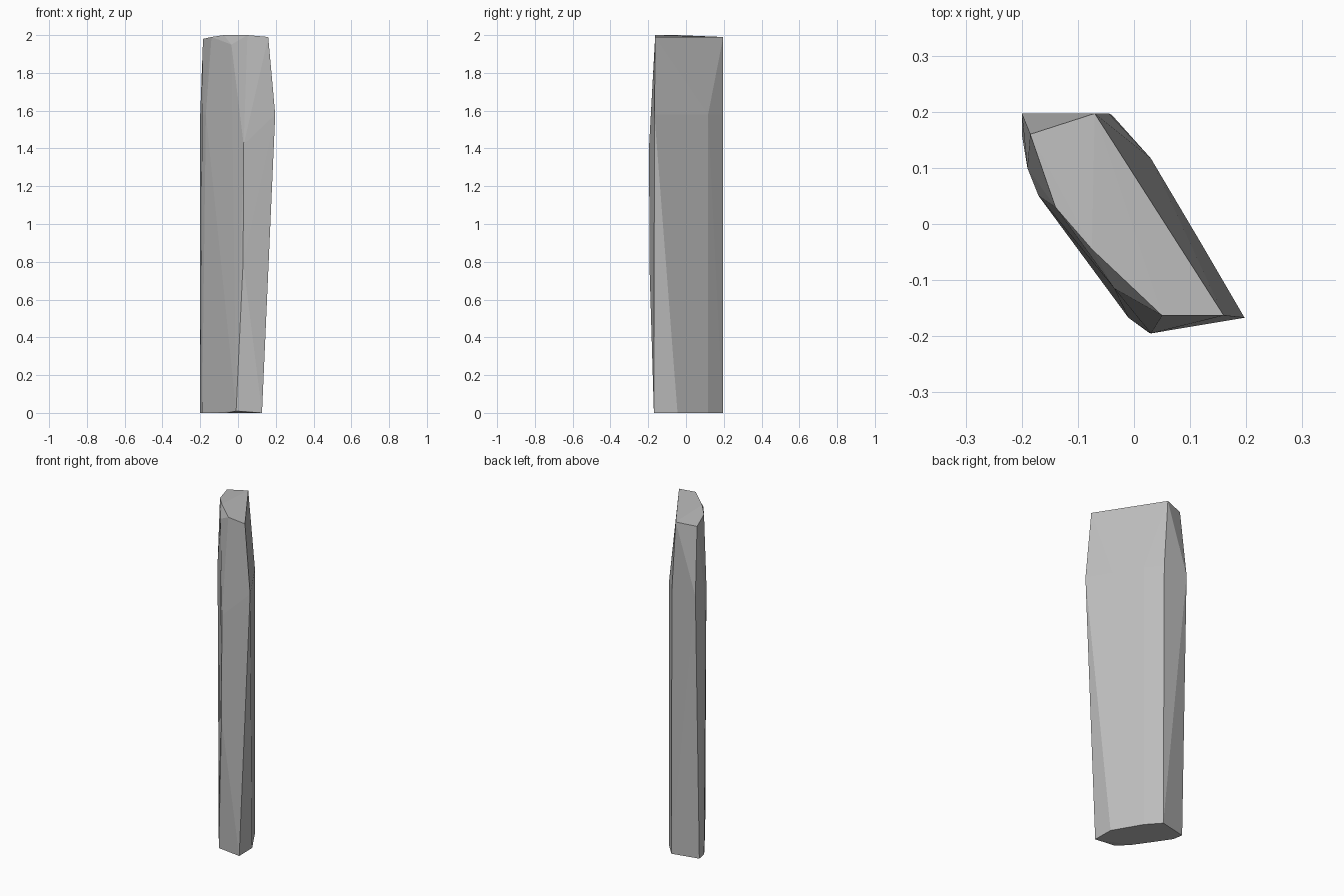
import bpy
import bmesh

cube = bpy.data.objects.get("Cube")
if cube:
    bpy.data.objects.remove(cube, do_unlink=True)

# Stone colour
stone = bpy.data.materials.new("stone_grey")
stone.use_nodes = True
grey = (0.5, 0.5, 0.5, 1)
stone.diffuse_color = grey
stone.node_tree.nodes["Principled BSDF"].inputs["Base Color"].default_value = grey

# Cross-sections of the chipped slab, from its foot to its tip
foot = [(-0.2, 0.16), (-0.19, 0.1), (-0.15, 0.04), (-0.06, -0.09),
        (0.127, -0.17), (0.125, -0.045), (0.03, 0.117), (-0.04, 0.195)]
shoulder = [(-0.2, 0.197), (-0.19, 0.1), (-0.17, 0.05), (0.197, -0.167),
            (0.12, -0.035), (0.03, 0.117), (-0.045, 0.197)]
tip = [(-0.185, 0.16, 1.98), (-0.07, 0.197, 1.99), (0.16, -0.163, 1.99),
       (0.05, -0.163, 2.0), (-0.075, -0.045, 2.0), (-0.14, 0.03, 1.99)]
# Sharp front ridge and its chipped upper end
ridge = [(-0.01, -0.167, 0.01), (0.0, -0.173, 0.2), (0.027, -0.194, 0.8),
         (0.03, -0.195, 1.42), (-0.035, -0.115, 1.95)]

points = [(x, y, 0) for x, y in foot]
points += [(x, y, 1.58) for x, y in shoulder]
points += ridge + tip

# Wrap the sections into one faceted slab
bm = bmesh.new()
for p in points:
    bm.verts.new(p)
hull = bmesh.ops.convex_hull(bm, input=bm.verts)
loose = [v for v in bm.verts if not v.link_faces]
bmesh.ops.delete(bm, geom=loose, context='VERTS')
bmesh.ops.recalc_face_normals(bm, faces=bm.faces)

mesh = bpy.data.meshes.new("stone_slab")
bm.to_mesh(mesh)
bm.free()
mesh.materials.append(stone)
slab = bpy.data.objects.new("stone_slab", mesh)
bpy.context.collection.objects.link(slab)
